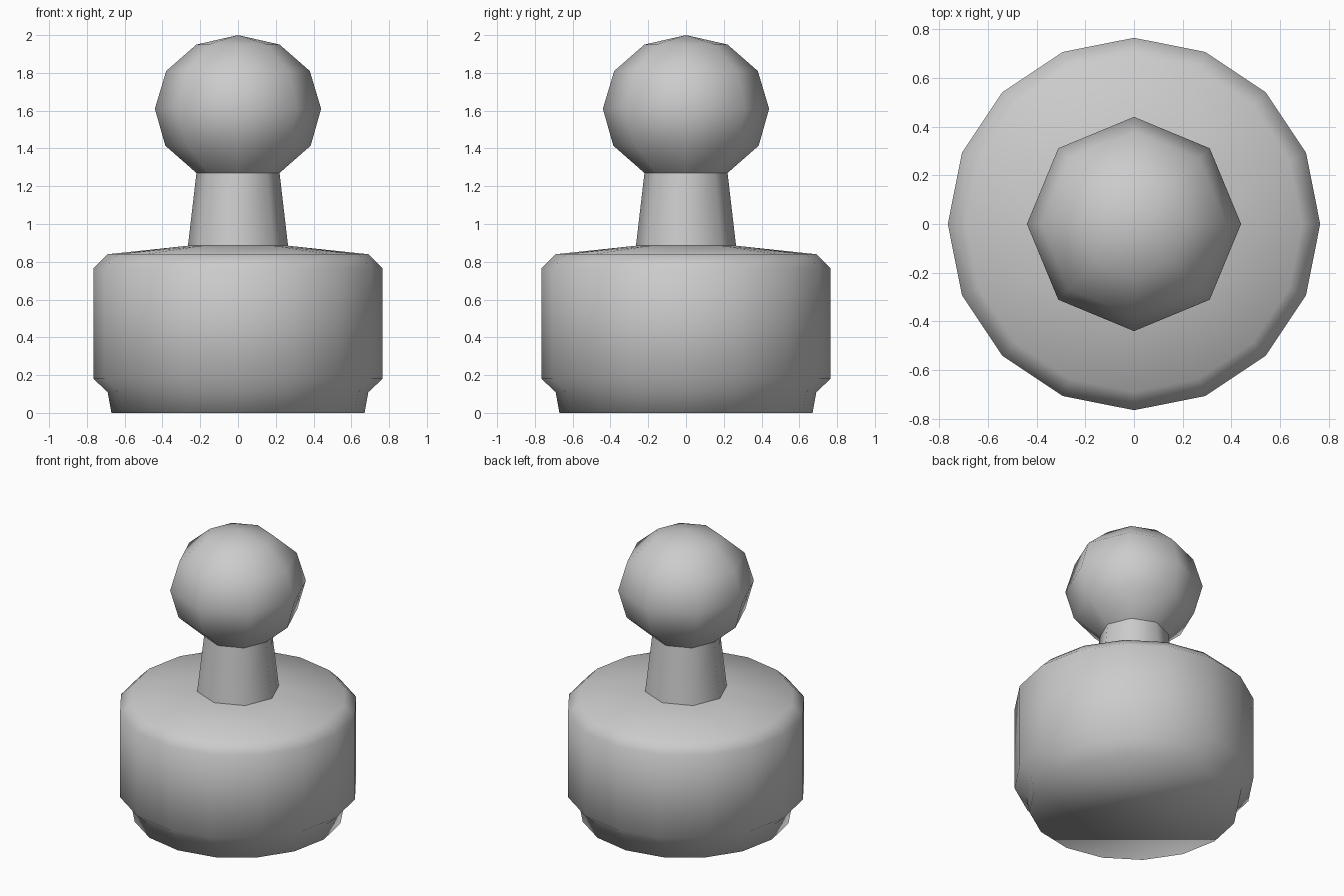
import bpy, bmesh
from math import cos, sin, pi

if "Cube" in bpy.data.objects:
    bpy.data.objects.remove(bpy.data.objects["Cube"])


def turned(name, rings, cap_bottom=False):
    """Smooth turned part from (radius, z, sides) rings, bottom to top."""
    bm = bmesh.new()
    loops = []
    for r, z, n in rings:
        n = n if r > 0 else 1
        loops.append([bm.verts.new((r * cos(2 * pi * i / n), r * sin(2 * pi * i / n), z))
                      for i in range(n)])
    for a, b in zip(loops, loops[1:]):
        n, m = len(a), len(b)
        if m == 1:                      # close to a tip
            for i in range(n):
                bm.faces.new((a[i], a[(i + 1) % n], b[0]))
        elif n == m:                    # plain band
            for i in range(n):
                j = (i + 1) % n
                bm.faces.new((a[i], a[j], b[j], b[i]))
        else:                           # band that halves the side count
            for i in range(m):
                j = (i + 1) % m
                p, q, s = a[2 * i], a[2 * i + 1], a[(2 * i + 2) % n]
                bm.faces.new((p, q, b[i]))
                bm.faces.new((q, b[j], b[i]))
                bm.faces.new((q, s, b[j]))
    if cap_bottom:
        bm.faces.new(loops[0][::-1])
    for f in bm.faces:
        f.smooth = True
    mesh = bpy.data.meshes.new(name)
    bm.to_mesh(mesh)
    bm.free()
    ob = bpy.data.objects.new(name, mesh)
    bpy.context.collection.objects.link(ob)
    return ob


# Wide 16-sided base, its top narrowing to the 8-sided neck
turned("base", [(0.67, 0, 16), (0.69, 0.11, 16), (0.765, 0.18, 16),
                (0.765, 0.765, 16), (0.69, 0.84, 16), (0.265, 0.885, 8)], cap_bottom=True)

# Tapered neck
turned("neck", [(0.265, 0.885, 8), (0.22, 1.27, 8)])

# Ball head
turned("head", [(0.22, 1.27, 8), (0.385, 1.415, 8), (0.44, 1.61, 8),
                (0.38, 1.81, 8), (0.22, 1.95, 8), (0, 2.0, 1)])
